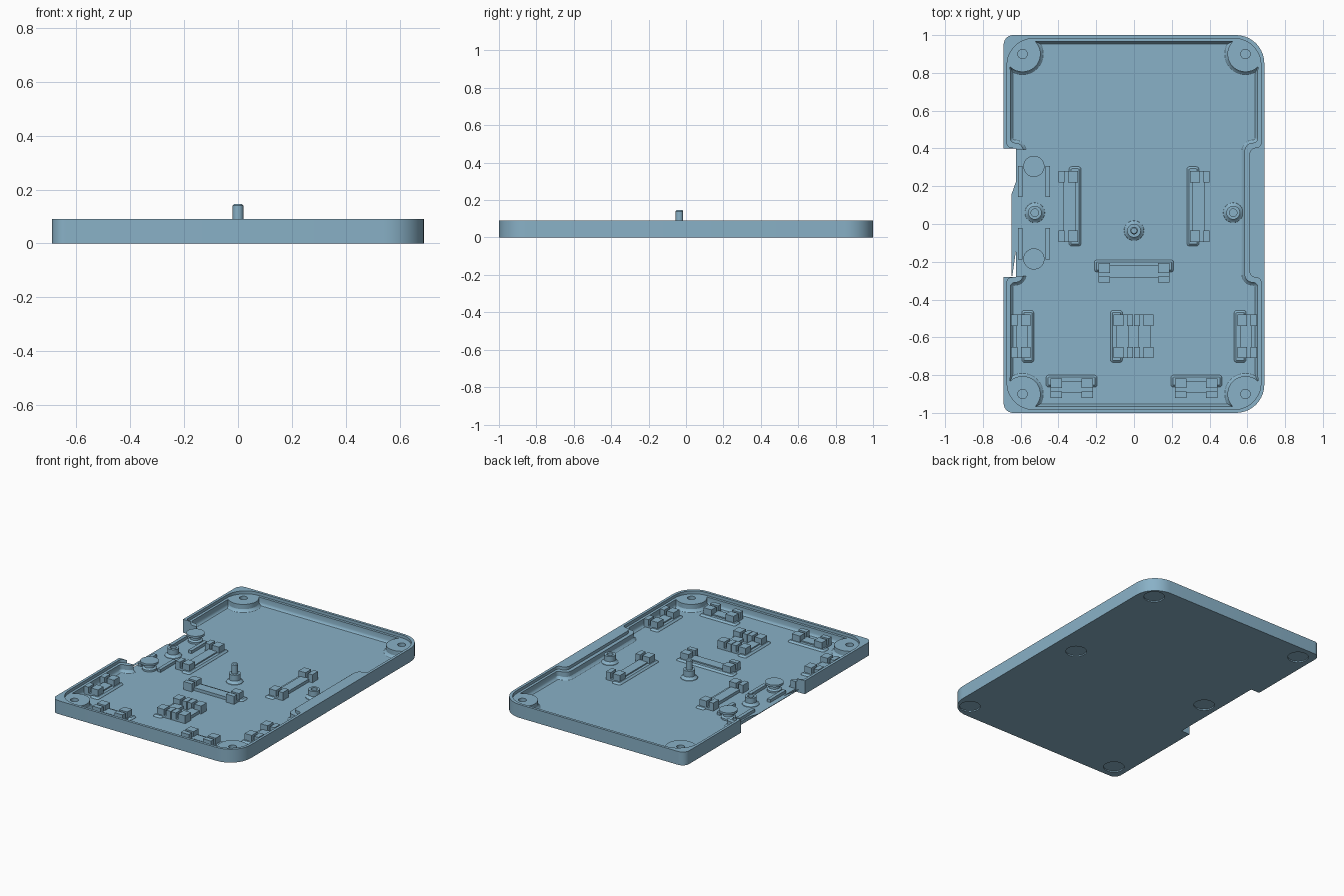
import bpy
import bmesh
from math import cos, sin, radians
from mathutils import Vector

if "Cube" in bpy.data.objects:
    bpy.data.objects.remove(bpy.data.objects["Cube"])

FLOOR, LEDGE, RIM = 0.022, 0.07, 0.09
SUNK = FLOOR - 0.004      # parts start slightly inside the floor

blue = bpy.data.materials.new("soft blue plastic")
blue.use_nodes = True
blue.diffuse_color = (0.25, 0.44, 0.57, 1)
blue.node_tree.nodes["Principled BSDF"].inputs["Base Color"].default_value = blue.diffuse_color


def arc(cx, cy, r, start, end, steps=10):
    angles = [radians(start + (end - start) * i / steps) for i in range(steps + 1)]
    return [(cx + r * cos(a), cy + r * sin(a)) for a in angles]


def rounded(x0, x1, y0, y1, r_left, r_right):
    return (arc(x0 + r_left, y0 + r_left, r_left, 180, 270)
            + arc(x1 - r_right, y0 + r_right, r_right, 270, 360)
            + arc(x1 - r_right, y1 - r_right, r_right, 0, 90)
            + arc(x0 + r_left, y1 - r_left, r_left, 90, 180))


def inset(points, d):
    """Shrink a counter-clockwise outline by d."""
    result = []
    for i, p in enumerate(points):
        a, b, c = Vector(points[i - 1]), Vector(p), Vector(points[(i + 1) % len(points)])
        e, f = (b - a).normalized(), (c - b).normalized()
        n = Vector((-e.y - f.y, e.x + f.x)).normalized()
        result.append(b + n * d / max(0.5, n.dot(Vector((-e.y, e.x)))))
    return result


def finish(name, bm):
    bmesh.ops.recalc_face_normals(bm, faces=bm.faces)
    mesh = bpy.data.meshes.new(name)
    bm.to_mesh(mesh)
    bm.free()
    mesh.materials.append(blue)
    obj = bpy.data.objects.new(name, mesh)
    bpy.context.collection.objects.link(obj)
    return obj


def loft(name, outline, levels):
    """Solid through the outline at each (height, inset) level."""
    bm = bmesh.new()
    rings = [[bm.verts.new((x, y, z)) for x, y in inset(outline, d)] for z, d in levels]
    bm.faces.new(rings[0])
    bm.faces.new(rings[-1])
    for low, high in zip(rings, rings[1:]):
        for i in range(len(low)):
            bm.faces.new((low[i - 1], low[i], high[i], high[i - 1]))
    return finish(name, bm)


def box(name, x0, x1, y0, y1, z0, z1):
    return loft(name, [(x0, y0), (x1, y0), (x1, y1), (x0, y1)], [(z0, 0), (z1, 0)])


def turned(name, x, y, profile):
    """Lathe a closed (radius, height) profile about a vertical axis."""
    bm = bmesh.new()
    steps = 32
    rings = []
    for r, z in profile:
        if r == 0:
            rings.append([bm.verts.new((x, y, z))] * steps)
        else:
            rings.append([bm.verts.new((px, py, z)) for px, py in arc(x, y, r, 0, 360, steps)[:-1]])
    for low, high in zip(rings, rings[1:]):
        for i in range(steps):
            corners = dict.fromkeys((low[i - 1], low[i], high[i], high[i - 1]))
            bm.faces.new(list(corners))
    return finish(name, bm)


def smooth(obj):
    bpy.ops.object.select_all(action="DESELECT")
    obj.select_set(True)
    bpy.context.view_layer.objects.active = obj
    bpy.ops.object.shade_smooth_by_angle(angle=radians(30))


def cut(target, cutter):
    mod = target.modifiers.new("cut", "BOOLEAN")
    mod.operation, mod.solver, mod.object = "DIFFERENCE", "EXACT", cutter
    bpy.context.view_layer.objects.active = target
    bpy.ops.object.modifier_apply(modifier=mod.name)
    bpy.data.objects.remove(cutter)


def interior(corner, bump):
    """Mirror a lower right corner and bump curve into a full inner outline."""
    right = (corner + bump + [(x, 0.12 - y) for x, y in reversed(bump)]
             + [(x, -y) for x, y in reversed(corner)])
    return right + [(-x, y) for x, y in reversed(right)]


# Tray shell with a stepped rim, corner bosses and an open side notch
tray = loft("tray", rounded(-0.69, 0.69, -1, 1, 0.05, 0.15), [(0, 0), (RIM, 0)])
ledge = interior(arc(0.532, -0.842, 0.14, 270, 360),
                 arc(0.65, -0.307, 0.022, 0, 90) + arc(0.65, -0.245, 0.04, 270, 180)[1:])
cut(tray, loft("rim_cutter", ledge, [(LEDGE, 0), (0.2, 0)]))
cavity = interior(arc(0.59, -0.9, 0.095, 223.3, 46.7, 16),
                  arc(0.63, -0.335, 0.025, 0, 90) + arc(0.63, -0.265, 0.045, 270, 180)[1:])
cut(tray, loft("cavity_cutter", cavity,
               [(FLOOR, 0.015), (FLOOR + 0.006, 0.006), (FLOOR + 0.016, 0), (0.2, 0)]))
cut(tray, box("opening_cutter", -0.8, -0.565, -0.275, 0.395, FLOOR, 0.2))
cut(tray, box("notch_cutter", -0.8, -0.625, -0.28, 0.4, -0.1, 0.2))

# Screw holes in the bosses and shallow round recesses underneath
for sx in (-1, 1):
    for sy in (-1, 1):
        cut(tray, loft("hole_cutter", arc(sx * 0.59, sy * 0.9, 0.025, 0, 345, 23),
                       [(0.03, 0), (0.2, 0)]))
    for y in (-0.9, 0.06, 0.9):
        x = 0.525 if y == 0.06 else 0.59
        cut(tray, loft("recess_cutter", arc(sx * x, y, 0.065, 0, 350, 35),
                       [(-0.05, 0), (0.008, 0)]))
smooth(tray)


# Slotted board clips: two split end blocks, a low bridge and a base pad
def clip(name, cx, cy, length, facing, pad=True):
    """facing is the direction from the slot towards the pad."""
    fx, fy = facing

    def span(u0, u1, v0, v1):
        if fx:
            xs, ys = sorted((fx * v0, fx * v1)), (u0, u1)
        else:
            xs, ys = (u0, u1), sorted((fy * v0, fy * v1))
        return cx + xs[0], cx + xs[1], cy + ys[0], cy + ys[1]

    half = length / 2
    for end, (u0, u1) in (("a", (-half, 0.06 - half)), ("b", (half - 0.06, half))):
        box(f"{name}_jaw_{end}", *span(u0, u1, -0.055, -0.022), SUNK, 0.076)
        box(f"{name}_block_{end}", *span(u0, u1, -0.004, 0.048), SUNK, 0.076)
        box(f"{name}_slot_base_{end}", *span(u0, u1, -0.03, 0.0), SUNK, 0.036)
    box(f"{name}_bridge", *span(0.055 - half, half - 0.055, -0.03, 0.035), SUNK, 0.042)
    if pad:
        smooth(loft(f"{name}_pad", rounded(*span(-half - 0.024, half + 0.024, 0, 0.066), 0.016, 0.016),
                    [(SUNK, 0), (FLOOR + 0.003, 0.002), (FLOOR + 0.012, 0.012)]))


clip("left_long_clip", -0.345, 0.093, 0.375, (1, 0))
clip("right_long_clip", 0.345, 0.093, 0.375, (-1, 0))
clip("middle_clip", 0, -0.255, 0.375, (0, 1))
clip("left_edge_clip", -0.595, -0.595, 0.23, (1, 0))
clip("right_edge_clip", 0.595, -0.595, 0.23, (-1, 0))
clip("centre_left_clip", -0.06, -0.595, 0.23, (-1, 0))
clip("centre_right_clip", 0.055, -0.595, 0.23, (1, 0), pad=False)
clip("front_left_clip", -0.33, -0.865, 0.225, (0, 1))
clip("front_right_clip", 0.33, -0.865, 0.225, (0, 1))

# Centre locating pin with a shoulder and flared foot
FOOT = [(0, SUNK), (0.054, SUNK), (0.052, FLOOR + 0.003), (0.044, FLOOR + 0.008), (0.036, FLOOR + 0.018)]
smooth(turned("centre_pin", 0, -0.035, FOOT + [
    (0.036, 0.08), (0.02, 0.08), (0.02, 0.14), (0.015, 0.146), (0, 0.146)]))

# Hollow screw posts either side
for side, x in (("left", -0.525), ("right", 0.525)):
    smooth(turned(f"{side}_screw_post", x, 0.06, FOOT + [
        (0.036, 0.075), (0.02, 0.075), (0.02, 0.03), (0, 0.03)]))

# Mushroom buttons with guide rails beside the notch
for place, y, rail in (("rear", 0.305, 0.225), ("front", -0.185, -0.105)):
    smooth(turned(f"{place}_button", -0.53, y, [
        (0, SUNK), (0.046, SUNK), (0.046, 0.034), (0.034, 0.042),
        (0.034, 0.066), (0.056, 0.066), (0.056, 0.08), (0, 0.08)]))
    for side, x in (("outer", -0.602), ("inner", -0.457)):
        box(f"{place}_{side}_rail", x - 0.012, x + 0.012, rail - 0.083, rail + 0.083, SUNK, 0.042)
